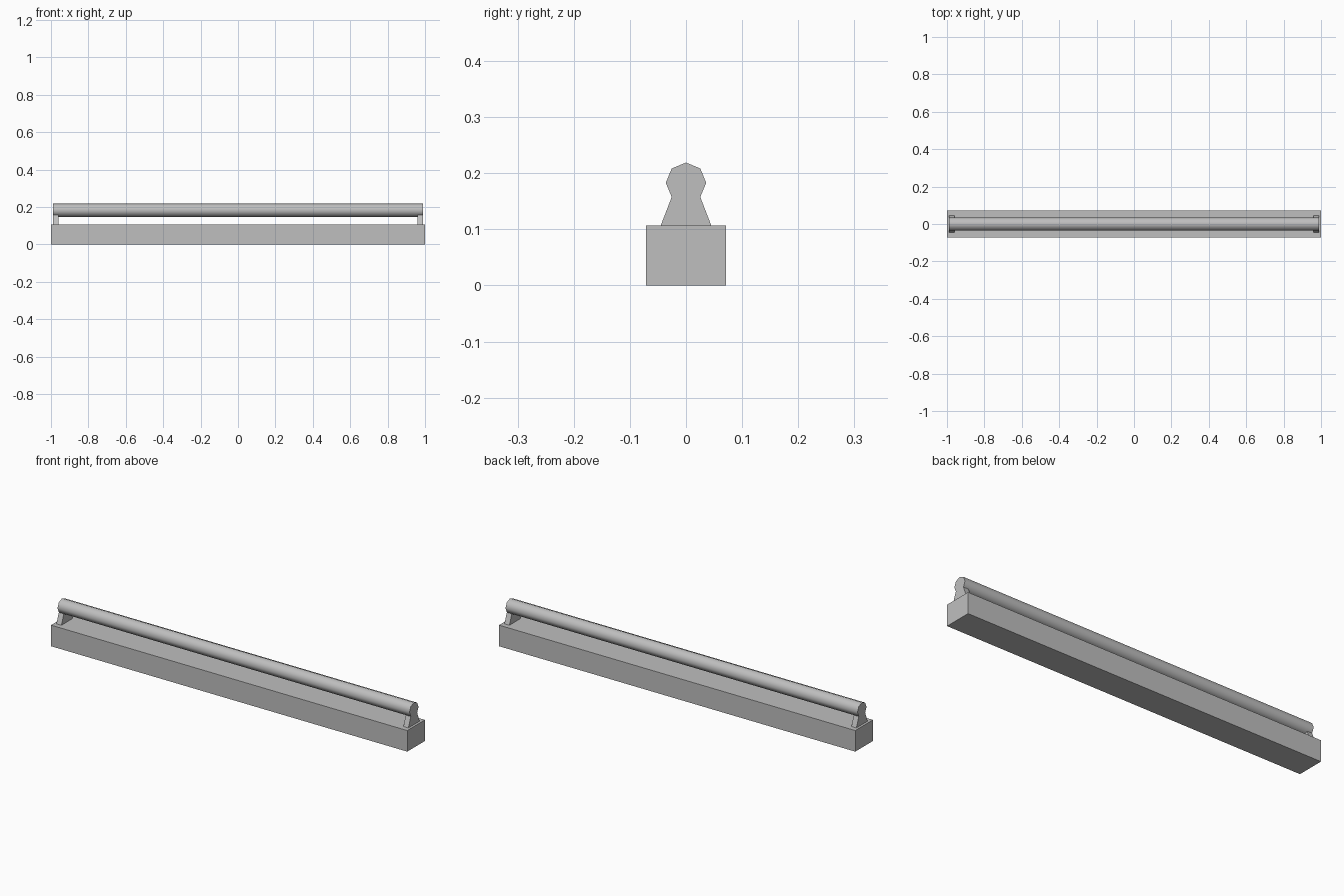
import bpy, bmesh, math
from mathutils import Vector

cube = bpy.data.objects.get("Cube")
if cube:
    bpy.data.objects.remove(cube, do_unlink=True)

grey = bpy.data.materials.new("light_grey")
grey.use_nodes = True
colour = (0.52, 0.52, 0.52, 1)
grey.diffuse_color = colour
grey.node_tree.nodes["Principled BSDF"].inputs["Base Color"].default_value = colour


def extrude_x(name, profile, x0, x1):
    """Solid made by sweeping a (y, z) outline along x."""
    bm = bmesh.new()
    face = bm.faces.new([bm.verts.new((x0, y, z)) for y, z in profile])
    swept = bmesh.ops.extrude_face_region(bm, geom=[face])["geom"]
    verts = [v for v in swept if isinstance(v, bmesh.types.BMVert)]
    bmesh.ops.translate(bm, verts=verts, vec=Vector((x1 - x0, 0, 0)))
    bmesh.ops.recalc_face_normals(bm, faces=bm.faces)
    mesh = bpy.data.meshes.new(name)
    bm.to_mesh(mesh)
    bm.free()
    mesh.materials.append(grey)
    obj = bpy.data.objects.new(name, mesh)
    bpy.context.collection.objects.link(obj)
    return obj


BASE_TOP, HALF_DEPTH = 0.107, 0.071
TUBE_Z, RADIUS, TUBE_END = 0.183, 0.036, 0.988

# Box housing
extrude_x("housing", [(-HALF_DEPTH, 0), (HALF_DEPTH, 0),
                      (HALF_DEPTH, BASE_TOP), (-HALF_DEPTH, BASE_TOP)], -1, 1)

# Eight-sided tube, smooth around and flat at the ends
ring = [(RADIUS * math.cos(i * math.tau / 8),
         TUBE_Z + RADIUS * math.sin(i * math.tau / 8)) for i in range(8)]
tube = extrude_x("tube", ring, -TUBE_END, TUBE_END)
bpy.ops.object.select_all(action="DESELECT")
tube.select_set(True)
bpy.context.view_layer.objects.active = tube
bpy.ops.object.shade_smooth_by_angle(angle=math.radians(60))

# Tapered end holders that cradle the underside of the tube
holder = [(-0.045, BASE_TOP), (0.045, BASE_TOP), ring[7], ring[6], ring[5]]
for side, sign in (("left", 1), ("right", -1)):
    extrude_x(side + "_holder", holder, sign * 0.96, sign * TUBE_END)
